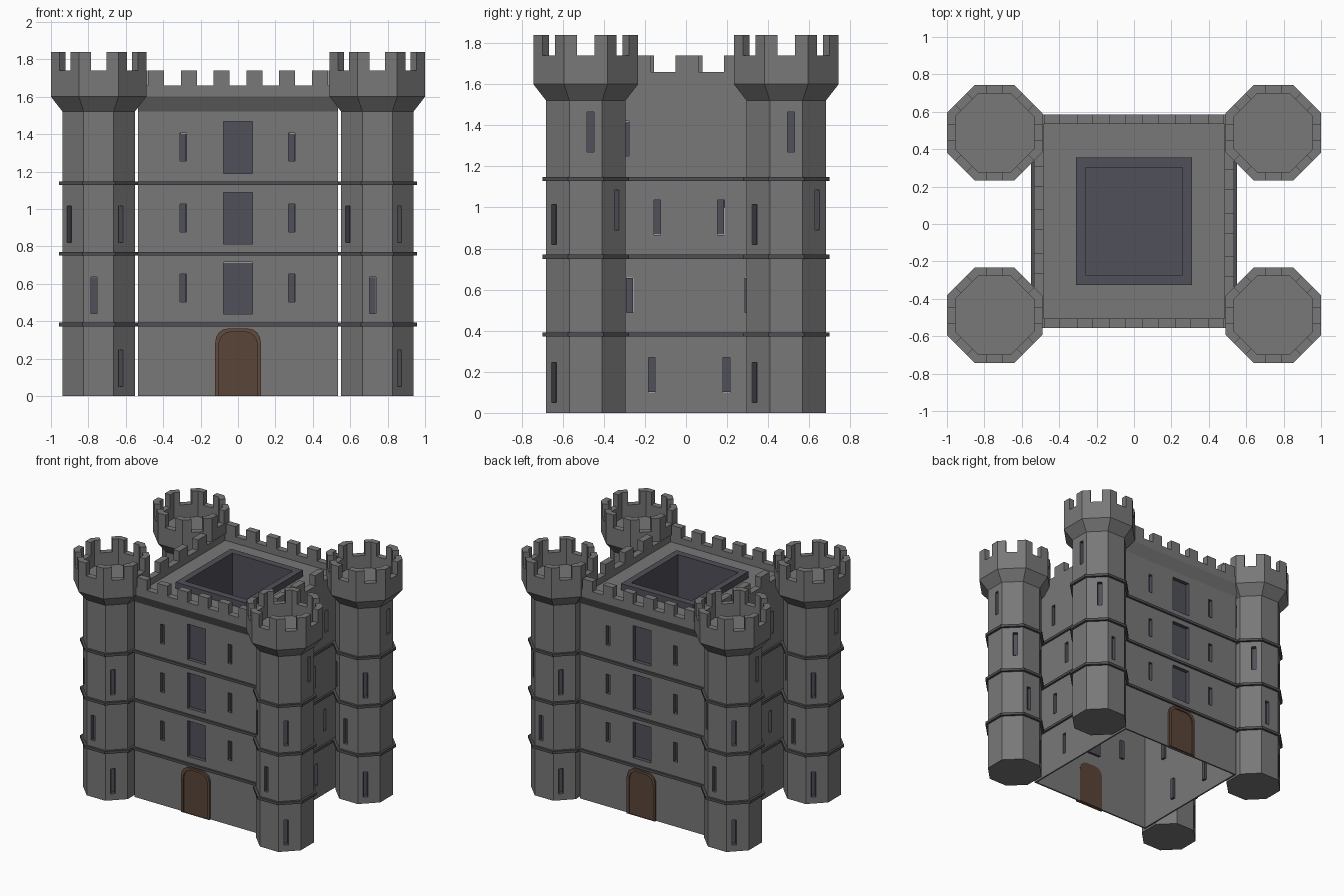
import bpy, bmesh, math
from mathutils import Matrix, Vector

if "Cube" in bpy.data.objects:
    bpy.data.objects.remove(bpy.data.objects["Cube"])

CY = 0.015                      # keep centre in y
HX, HY = 0.535, 0.525           # keep half sizes
TA = 0.193                      # tower apothem
WALL = 0.012                    # keep wall thickness
T8 = math.tan(math.pi / 8)
COURSES = (0.382, 0.76, 1.138)  # heights of the string courses


def material(name, rgb):
    m = bpy.data.materials.new(name)
    m.diffuse_color = (*rgb, 1)
    m.use_nodes = True
    m.node_tree.nodes["Principled BSDF"].inputs["Base Color"].default_value = m.diffuse_color
    return m


STONE = material("stone", (0.188, 0.188, 0.188))
DARK = material("dark_glass", (0.08, 0.08, 0.10))
TRIM = material("dark_stone", (0.08, 0.08, 0.09))
WOOD = material("wood", (0.10, 0.06, 0.04))
FRAME = material("frame_wood", (0.12, 0.07, 0.048))


def finish(name, bm, mat=STONE, flip=False):
    bmesh.ops.recalc_face_normals(bm, faces=bm.faces)
    if flip:
        bmesh.ops.reverse_faces(bm, faces=bm.faces)
    me = bpy.data.meshes.new(name)
    bm.to_mesh(me)
    bm.free()
    ob = bpy.data.objects.new(name, me)
    bpy.context.collection.objects.link(ob)
    me.materials.append(mat)
    return ob


def loft(bm, rings, closed=False, cap_start=False, cap_end=False):
    vs = [[bm.verts.new(p) for p in r] for r in rings]
    pairs = list(zip(vs, vs[1:])) + ([(vs[-1], vs[0])] if closed else [])
    for a, b in pairs:
        for i in range(len(a)):
            j = (i + 1) % len(a)
            bm.faces.new((a[i], a[j], b[j], b[i]))
    if cap_start:
        bm.faces.new(vs[0][::-1])
    if cap_end:
        bm.faces.new(vs[-1])


def rect(hx, hy, z):
    return [(sx * hx, CY + sy * hy, z) for sx, sy in ((-1, -1), (1, -1), (1, 1), (-1, 1))]


def octagon(c, ap, z):
    r = ap / math.cos(math.pi / 8)
    return [(c[0] + r * math.cos(a), c[1] + r * math.sin(a), z)
            for a in (math.pi / 8 + i * math.pi / 4 for i in range(8))]


def wall_box(bm, c, deg, ap, t, w, z0, z1, d0, d1, tray=False):
    """Box on a wall facing deg, t along the wall, from depth d0 to d1; a tray has no front."""
    m = (Matrix.Translation((c[0], c[1], 0)) @ Matrix.Rotation(math.radians(deg), 4, 'Z')
         @ Matrix.Translation((ap + (d0 + d1) / 2, t, (z0 + z1) / 2))
         @ Matrix.Diagonal((d1 - d0, w, z1 - z0, 1)))
    vs = bmesh.ops.create_cube(bm, size=1, matrix=m)['verts']
    if tray:
        n = Vector((math.cos(math.radians(deg)), math.sin(math.radians(deg)), 0))
        faces = {f for v in vs for f in v.link_faces}
        front = max(faces, key=lambda f: f.calc_center_median().dot(n))
        bmesh.ops.delete(bm, geom=[front], context='FACES_ONLY')


def add_windows(wall, name, specs):
    """Cut openings into the wall and line them with dark recesses."""
    cut, tray = bmesh.new(), bmesh.new()
    for c, deg, ap, t, w, z0, z1 in specs:
        wall_box(cut, c, deg, ap, t, w, z0, z1, -0.034, 0.02)
        wall_box(tray, c, deg, ap, t, w - 0.001, z0 + 0.0005, z1 - 0.0005, -0.03, 0, True)
    cutter = finish(name + "_cutter", cut)
    cutter.hide_render = True
    cutter.display_type = 'WIRE'
    finish(name + "_recesses", tray, DARK, flip=True)
    mod = wall.modifiers.new("openings", 'BOOLEAN')
    mod.object = cutter
    mod.operation = 'DIFFERENCE'
    mod.solver = 'EXACT'


# keep: hollow walls, overhanging parapet and roof deck in one section
bm = bmesh.new()
loft(bm, [rect(HX, HY, 0), rect(HX, HY, 1.52), rect(HX, 0.57, 1.6), rect(HX, 0.57, 1.66),
          rect(0.485, 0.52, 1.66), rect(0.485, 0.52, 1.61), rect(0.29, 0.32, 1.61),
          rect(0.29, 0.32, 1.57), rect(HX - WALL, HY - WALL, 1.5), rect(HX - WALL, HY - WALL, 0)],
     closed=True)
keep = finish("keep_walls", bm)

# keep windows: tall middle windows and slits, front and back, then side slits
kc, specs = (0, CY), []
for deg in (-90, 90):
    for z in (0.438, 0.812, 1.19):
        specs.append((kc, deg, HY, 0, 0.155, z, z + 0.277))
        for t in (-0.293, 0.287):
            specs.append((kc, deg, HY, t, 0.033, z + 0.065, z + 0.215))
for deg in (0, 180):
    for z, t in ((0.1, 0.182), (0.488, 0.288), (0.867, 0.155), (1.25, 0.308)):
        for s in (-1, 1):
            specs.append((kc, deg, HX, s * t, 0.033, z, z + 0.17))
add_windows(keep, "keep_windows", specs)

# keep battlements
bm = bmesh.new()
for deg in (-90, 90):
    for i in range(6):
        wall_box(bm, kc, deg, 0.57, (i - 2.5) * 0.175, 0.085, 1.655, 1.74, -0.05, 0)
for deg in (0, 180):
    for t in (-0.24, -0.01, 0.225):
        wall_box(bm, kc, deg, HX, t, 0.11, 1.655, 1.74, -0.05, 0)
finish("keep_battlements", bm)

# roof well with raised rim
bm = bmesh.new()
loft(bm, [rect(0.31, 0.34, 1.605), rect(0.31, 0.34, 1.66), rect(0.26, 0.287, 1.66),
          rect(0.26, 0.287, 1.0)], cap_end=True)
finish("roof_well", bm, DARK)

# string courses round the keep
bm = bmesh.new()
for z in COURSES:
    loft(bm, [rect(HX - 0.005, HY - 0.005, z - 0.01), rect(HX + 0.015, HY + 0.015, z - 0.01),
              rect(HX + 0.015, HY + 0.015, z + 0.01), rect(HX - 0.005, HY - 0.005, z + 0.01)],
         closed=True)
finish("keep_string_courses", bm, TRIM)


# doors with rounded tops
def arch(w, h, y, side, rx=0.065, ry=0.075):
    pts = [(-w, 0)]
    for s in (-1, 1):
        for i in range(5):
            a = math.pi / 2 * (i / 4 if s < 0 else 1 - i / 4)
            pts.append((s * (w - rx + rx * math.cos(a)), h - ry + ry * math.sin(a)))
    pts.append((w, 0))
    return [(side * x, CY - side * (HY + y), z) for x, z in pts]


for side, label in ((1, "front"), (-1, "back")):
    bm = bmesh.new()
    loft(bm, [arch(0.106, 0.345, -0.016, side), arch(0.106, 0.345, 0.005, side)],
         cap_start=True, cap_end=True)
    finish(label + "_door", bm, WOOD)
    bm = bmesh.new()
    loft(bm, [arch(0.122, 0.36, -0.01, side), arch(0.122, 0.36, 0.015, side),
              arch(0.104, 0.343, 0.015, side), arch(0.104, 0.343, -0.01, side)], closed=True)
    finish(label + "_door_frame", bm, FRAME)

# corner towers
SLITS = ((-45, -0.025, 0.05), (-45, -0.025, 0.82), (-90, -0.025, 0.44), (-135, -0.03, 0.82),
         (0, 0.023, 1.27), (45, 0.02, 0.89), (135, -0.025, 0.05), (135, -0.025, 0.82),
         (90, -0.025, 0.44), (180, 0.023, 1.27))
GAP, RO, RI = 0.042, 0.255, 0.21


def on_face(c, deg, ap, t, z):
    v = Matrix.Rotation(math.radians(deg), 3, 'Z') @ Vector((ap, t, 0))
    return (c[0] + v.x, c[1] + v.y, z)


for sx, xn in ((-1, "left"), (1, "right")):
    for sy, yn in ((-1, "front"), (1, "back")):
        c, name = (sx * 0.745, sy * 0.488), f"{yn}_{xn}_tower"
        # shaft and flared head
        bm = bmesh.new()
        loft(bm, [octagon(c, a, z) for a, z in ((TA, 0), (TA, 1.52), (RO, 1.6), (RO, 1.74),
                                                (RI, 1.74), (RI, 1.64))],
             cap_start=True, cap_end=True)
        tower = finish(name, bm)
        add_windows(tower, name + "_slits",
                    [(c, d, TA, t, 0.033, z, z + 0.195) for d, t, z in SLITS])
        # merlons wrapped round the eight corners
        bm = bmesh.new()
        for i in range(8):
            f, g = i * 45, i * 45 + 45
            loft(bm, [[on_face(c, f, RO, GAP, z), on_face(c, f, RO, RO * T8, z),
                       on_face(c, g, RO, -GAP, z), on_face(c, g, RI, -GAP, z),
                       on_face(c, f, RI, RI * T8, z), on_face(c, f, RI, GAP, z)]
                      for z in (1.735, 1.84)], cap_start=True, cap_end=True)
        finish(name + "_battlements", bm)
        # string courses
        bm = bmesh.new()
        for z in COURSES:
            loft(bm, [octagon(c, a, z + h) for a, h in ((TA - 0.01, -0.01), (TA + 0.018, -0.01),
                                                        (TA + 0.018, 0.01), (TA - 0.01, 0.01))],
                 closed=True)
        finish(name + "_string_courses", bm, TRIM)
